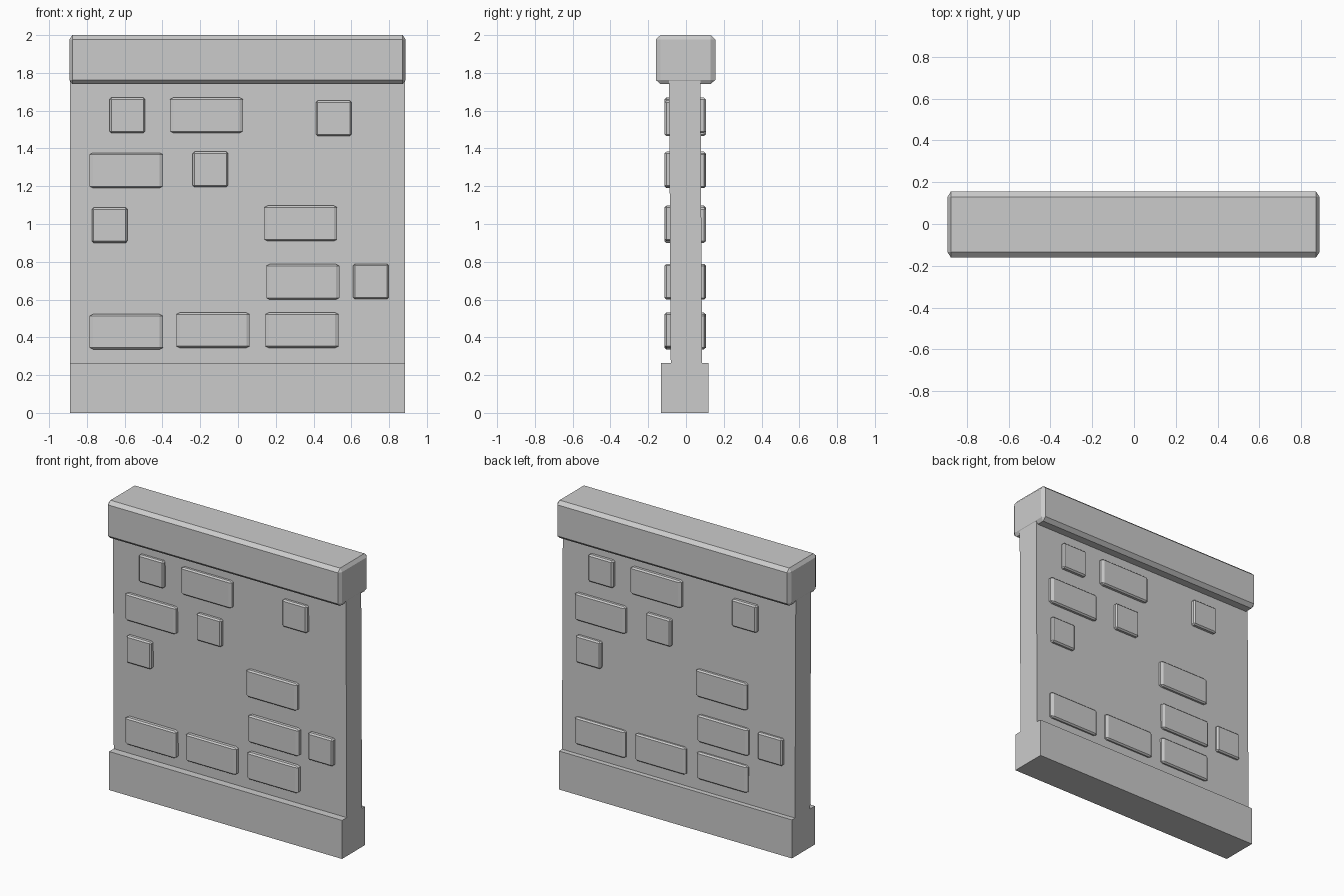
import bpy, bmesh
from mathutils import Matrix, Vector

if "Cube" in bpy.data.objects:
    bpy.data.objects.remove(bpy.data.objects["Cube"])


def block(name, lo, hi, chamfer=None, turn=False, shear=0.0):
    """Box between two corners; chamfer gives the bevel inset along x, y, z."""
    lo, hi = Vector(lo), Vector(hi)
    cham = Vector(chamfer) if chamfer else Vector((1, 1, 1))
    size = hi - lo
    bm = bmesh.new()
    bmesh.ops.create_cube(bm, size=1.0)
    # work in units of the chamfer so the inset can differ per axis
    for v in bm.verts:
        v.co = Vector(c * s / k for c, s, k in zip(v.co, size, cham))
    if chamfer:
        bmesh.ops.bevel(bm, geom=bm.edges[:], offset=1.0, segments=1,
                        affect='EDGES', profile=0.5)
    mid = (lo + hi) / 2
    for v in bm.verts:
        v.co = Vector(c * k for c, k in zip(v.co, cham)) + mid
        v.co.y -= shear * (v.co.z - mid.z)
    if turn:
        # half turn about the vertical centre line for the back face
        c = Vector((-0.0025, -0.0045, 0))
        m = Matrix.Translation(c) @ Matrix.Rotation(3.14159265, 4, 'Z') @ Matrix.Translation(-c)
        bmesh.ops.transform(bm, matrix=m, verts=bm.verts[:])
    bmesh.ops.recalc_face_normals(bm, faces=bm.faces[:])
    mesh = bpy.data.meshes.new(name)
    bm.to_mesh(mesh)
    bm.free()
    ob = bpy.data.objects.new(name, mesh)
    bpy.context.collection.objects.link(ob)
    return ob


# Main structure: plinth, slightly leaning panel, chamfered coping
block("plinth", (-0.89, -0.132, 0), (0.885, 0.119, 0.265))
block("wall_panel", (-0.89, -0.085, 0.2), (0.885, 0.081, 1.78), shear=0.006)
block("coping", (-0.893, -0.16, 1.74), (0.888, 0.155, 2.0), (0.016, 0.025, 0.023))

# Raised bricks: left x, bottom z, width
LONG, SHORT, HEIGHT = 0.387, 0.188, 0.187
bricks = [
    (-0.680, 1.482, SHORT), (-0.360, 1.482, LONG), (0.413, 1.466, SHORT),
    (-0.785, 1.190, LONG), (-0.240, 1.196, SHORT),
    (-0.774, 0.900, SHORT), (0.138, 0.910, LONG),
    (0.150, 0.600, LONG), (0.610, 0.602, SHORT),
    (-0.785, 0.336, LONG), (-0.325, 0.344, LONG), (0.145, 0.344, LONG),
]
for side, turn in (("front", False), ("back", True)):
    for i, (x, z, w) in enumerate(bricks):
        cx = 0.018 if w == LONG else 0.009
        block(f"{side}_brick_{i + 1}", (x, -0.114, z), (x + w, -0.06, z + HEIGHT),
              (cx, 0.01, 0.009), turn)
